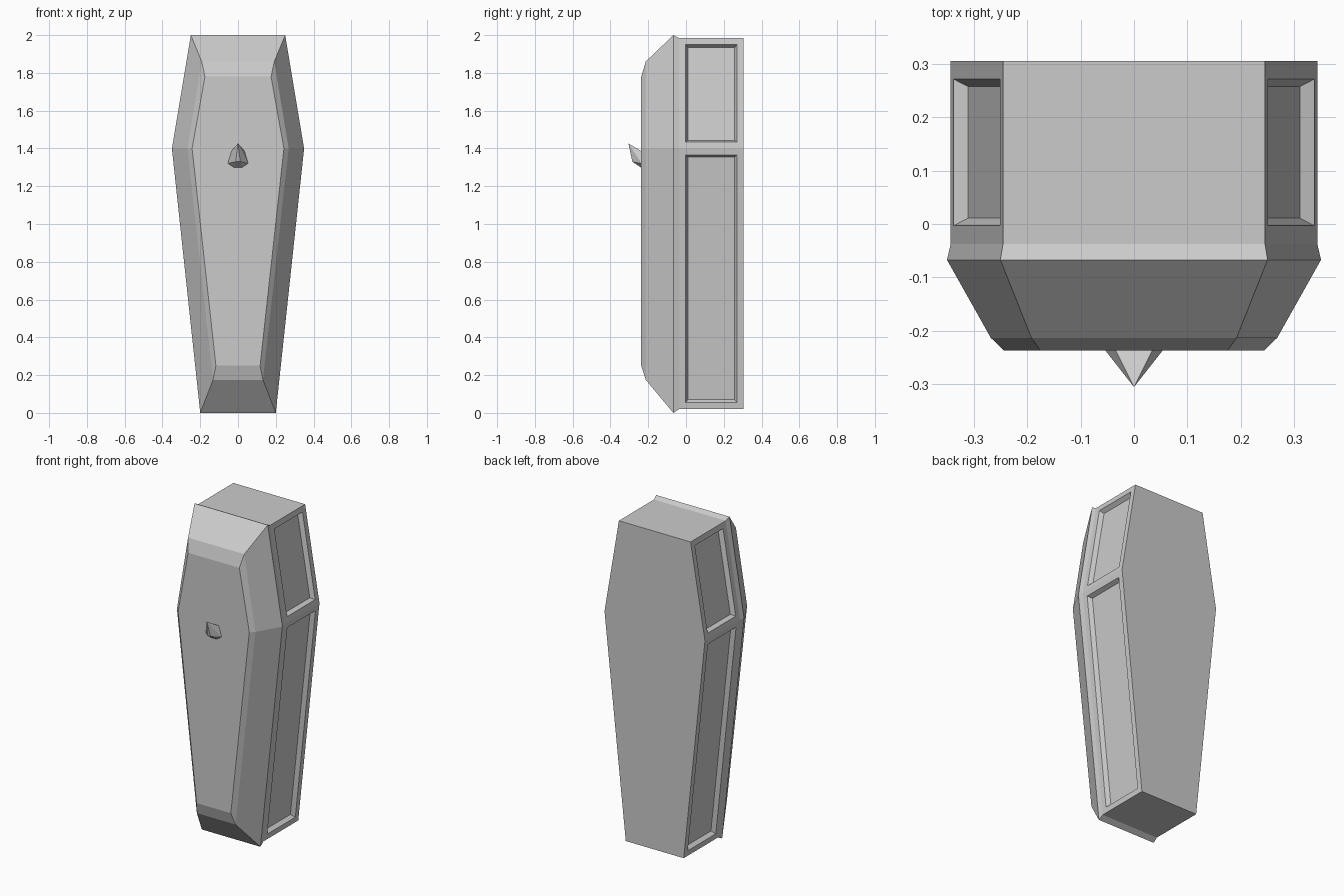
import bpy, bmesh

cube = bpy.data.objects.get("Cube")
if cube:
    bpy.data.objects.remove(cube, do_unlink=True)

grey = bpy.data.materials.new("plain grey")
grey.use_nodes = True
colour = (0.6, 0.6, 0.6, 1)
grey.diffuse_color = colour
grey.node_tree.nodes["Principled BSDF"].inputs["Base Color"].default_value = colour


def finish(bm, name):
    bmesh.ops.recalc_face_normals(bm, faces=bm.faces)
    mesh = bpy.data.meshes.new(name)
    bm.to_mesh(mesh)
    bm.free()
    mesh.materials.append(grey)
    obj = bpy.data.objects.new(name, mesh)
    bpy.context.collection.objects.link(obj)
    return obj


def ring(bm, y, foot, shoulder, head):
    """Six-sided outline from the (half width, height) of three levels."""
    right = [(foot[0], foot[1]), (shoulder[0], shoulder[1]), (head[0], head[1])]
    points = right + [(-x, z) for x, z in reversed(right)]
    return [bm.verts.new((x, y, z)) for x, z in points]


# Casket: outlines from the back to the raised lid
bm = bmesh.new()
outlines = [
    (0.305, (0.198, 0.02), (0.343, 1.4), (0.245, 1.985)),
    (-0.037, (0.198, 0.02), (0.343, 1.4), (0.245, 1.985)),
    (-0.067, (0.2, 0), (0.35, 1.4), (0.25, 2)),
    (-0.213, (0.132, 0.175), (0.268, 1.4), (0.192, 1.86)),
    (-0.237, (0.117, 0.25), (0.243, 1.4), (0.175, 1.78)),
]
rings = [ring(bm, *o) for o in outlines]
bm.faces.new(rings[0])
bm.faces.new(rings[-1])
panels = []
for level, (a, b) in enumerate(zip(rings, rings[1:])):
    for i in range(6):
        j = (i + 1) % 6
        face = bm.faces.new((a[i], a[j], b[j], b[i]))
        # Slanted box sides carry the recessed panels
        if level == 0 and i not in (2, 5):
            panels.append(face)
bmesh.ops.recalc_face_normals(bm, faces=bm.faces)
bmesh.ops.inset_individual(bm, faces=panels, thickness=0.048)
bmesh.ops.inset_individual(bm, faces=panels, thickness=0.02, depth=-0.025)
finish(bm, "casket")

# Pointed lid knob
bm = bmesh.new()
bm.verts.new((0, -0.305, 1.427))
for s in (-1, 1):
    for x, y, z in ((0.012, -0.284, 1.33), (0.055, -0.235, 1.32),
                    (0.035, -0.235, 1.385), (0.02, -0.235, 1.297)):
        bm.verts.new((s * x, y, z))
bmesh.ops.convex_hull(bm, input=bm.verts)
finish(bm, "lid_knob")
